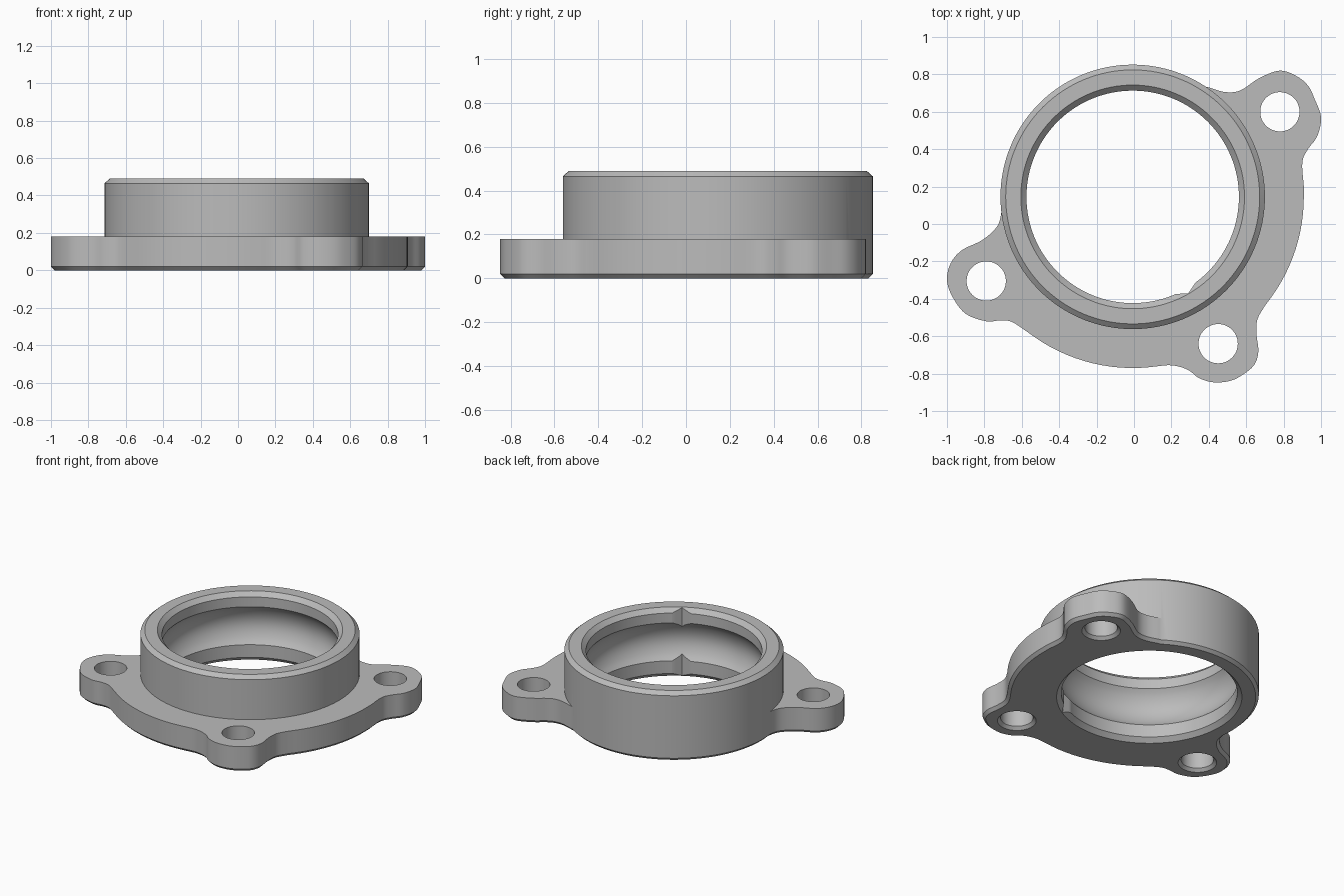
import bpy
import bmesh
from math import cos, sin, pi, radians, atan2, hypot
from mathutils import Vector

if "Cube" in bpy.data.objects:
    bpy.data.objects.remove(bpy.data.objects["Cube"])

CX, CY = -0.007, 0.145          # axis of collar and bore
TOP, PLATE, EDGE = 0.49, 0.18, 0.02
R_COLLAR, R_PLATE, R_BORE = 0.707, 0.915, 0.568
HOLES = [(0.78, 0.60), (-0.79, -0.305), (0.45, -0.64)]

grey = bpy.data.materials.new("cast grey")
grey.use_nodes = True
grey.diffuse_color = (0.5, 0.5, 0.5, 1)
grey.node_tree.nodes["Principled BSDF"].inputs["Base Color"].default_value = (0.5, 0.5, 0.5, 1)


def stack(name, rings):
    """Closed solid through a stack of equal-length rings, bottom to top."""
    bm = bmesh.new()
    loops = [[bm.verts.new(p) for p in ring] for ring in rings]
    n = len(loops[0])
    for a, b in zip(loops, loops[1:]):
        for i in range(n):
            j = (i + 1) % n
            bm.faces.new((a[i], a[j], b[j], b[i]))
    bm.faces.new(loops[0][::-1])
    bm.faces.new(loops[-1])
    bmesh.ops.recalc_face_normals(bm, faces=bm.faces)
    mesh = bpy.data.meshes.new(name)
    bm.to_mesh(mesh)
    bm.free()
    mesh.materials.append(grey)
    obj = bpy.data.objects.new(name, mesh)
    bpy.context.collection.objects.link(obj)
    return obj


def turned(name, centre, profile, sides):
    """Solid of revolution from (radius, height) pairs."""
    x, y = centre
    return stack(name, [[(x + r * cos(2 * pi * i / sides), y + r * sin(2 * pi * i / sides), z)
                         for i in range(sides)] for r, z in profile])


def combine(target, tool, operation):
    mod = target.modifiers.new(tool.name, 'BOOLEAN')
    mod.operation, mod.object, mod.solver = operation, tool, 'EXACT'
    bpy.context.view_layer.objects.active = target
    bpy.ops.object.modifier_apply(modifier=mod.name)
    bpy.data.objects.remove(tool)


def spline(points, steps=5):
    """Smooth curve through the points, ends included."""
    p = [Vector(q) for q in points]
    p = [2 * p[0] - p[1]] + p + [2 * p[-1] - p[-2]]
    out = []
    for a, b, c, d in zip(p, p[1:], p[2:], p[3:]):
        for k in range(steps):
            t = k / steps
            out.append(0.5 * (2 * b + (c - a) * t + (2 * a - 5 * b + 4 * c - d) * t * t
                              + (3 * b - a - 3 * c + d) * t ** 3))
    return out + [p[-2]]


def arc(start, end, radius):
    """Counter-clockwise arc about the collar axis between two outline points."""
    a = atan2(start[1] - CY, start[0] - CX)
    b = atan2(end[1] - CY, end[0] - CX)
    if b < a:
        b += 2 * pi
    n = max(2, int((b - a) / radians(3)))
    return [Vector((CX + radius * cos(a + (b - a) * i / n), CY + radius * sin(a + (b - a) * i / n)))
            for i in range(1, n)]


# Flange outline: three bolt ears joined by arcs
ear_back = [(0.908, 0.2), (0.9, 0.33), (0.93, 0.4), (0.98, 0.47), (1, 0.57), (0.965, 0.67),
            (0.93, 0.74), (0.87, 0.79), (0.78, 0.82), (0.67, 0.78), (0.57, 0.715),
            (0.49, 0.705), (0.4, 0.73)]
ear_right = [(-0.705, 0.08), (-0.73, -0.01), (-0.81, -0.085), (-0.92, -0.14), (-0.98, -0.21),
             (-1, -0.3), (-0.97, -0.39), (-0.9, -0.48), (-0.79, -0.52), (-0.71, -0.515),
             (-0.65, -0.525), (-0.57, -0.577)]
ear_front = [(0.12, -0.761), (0.19, -0.755), (0.25, -0.765), (0.3, -0.787), (0.35, -0.825),
             (0.43, -0.847), (0.52, -0.837), (0.59, -0.8), (0.645, -0.75), (0.665, -0.68),
             (0.655, -0.59), (0.66, -0.51), (0.7, -0.437)]
outline = (spline(ear_back) + arc(ear_back[-1], ear_right[0], R_COLLAR - 0.008)
           + spline(ear_right) + arc(ear_right[-1], ear_front[0], R_PLATE)
           + spline(ear_front) + arc(ear_front[-1], ear_back[0], R_PLATE))


def inset(loop, amount):
    result = []
    for i, p in enumerate(loop):
        d = loop[(i + 1) % len(loop)] - loop[i - 1]
        result.append(p + Vector((-d.y, d.x)).normalized() * amount)
    return result


body = stack("flange_housing", [[(p.x, p.y, z) for p in loop] for loop, z in
                                ((inset(outline, EDGE), 0), (outline, EDGE), (outline, PLATE))])

# Raised collar with chamfered rims
combine(body, turned("collar", (CX, CY), [
    (R_COLLAR - EDGE, 0), (R_COLLAR, EDGE), (R_COLLAR, TOP - 0.025), (R_COLLAR - 0.028, TOP)], 128),
    'UNION')

# Bore with chamfered mouths and a rounded internal groove
groove = [(R_BORE + 0.055 * sin(pi * i / 12) ** 0.8, 0.12 + 0.27 * i / 12) for i in range(13)]
bore = ([(R_BORE + 0.05, -0.02), (R_BORE, 0.03)] + groove
        + [(R_BORE, TOP - 0.03), (R_BORE + 0.05, TOP + 0.02)])
combine(body, turned("bore_cutter", (CX, CY), bore, 128), 'DIFFERENCE')

# Small vertical keyway in the bore wall
away = Vector((cos(radians(-60)), sin(radians(-60))))
side = Vector((-away.y, away.x))
axis = Vector((CX, CY))
key = [axis + away * 0.5 - side * 0.09, axis + away * 0.55 - side * 0.09,
       axis + away * 0.595, axis + away * 0.55 + side * 0.09, axis + away * 0.5 + side * 0.09]
combine(body, stack("keyway_cutter", [[(p.x, p.y, z) for p in key] for z in (-0.1, TOP + 0.1)]),
        'DIFFERENCE')

# Bolt holes, countersunk underneath
for centre in HOLES:
    combine(body, turned("bolt_hole_cutter", centre, [
        (0.145, -0.02), (0.105, 0.02), (0.105, PLATE + 0.05)], 48), 'DIFFERENCE')

bpy.ops.object.select_all(action='DESELECT')
body.select_set(True)
bpy.context.view_layer.objects.active = body
bpy.ops.object.shade_smooth_by_angle(angle=radians(30))
